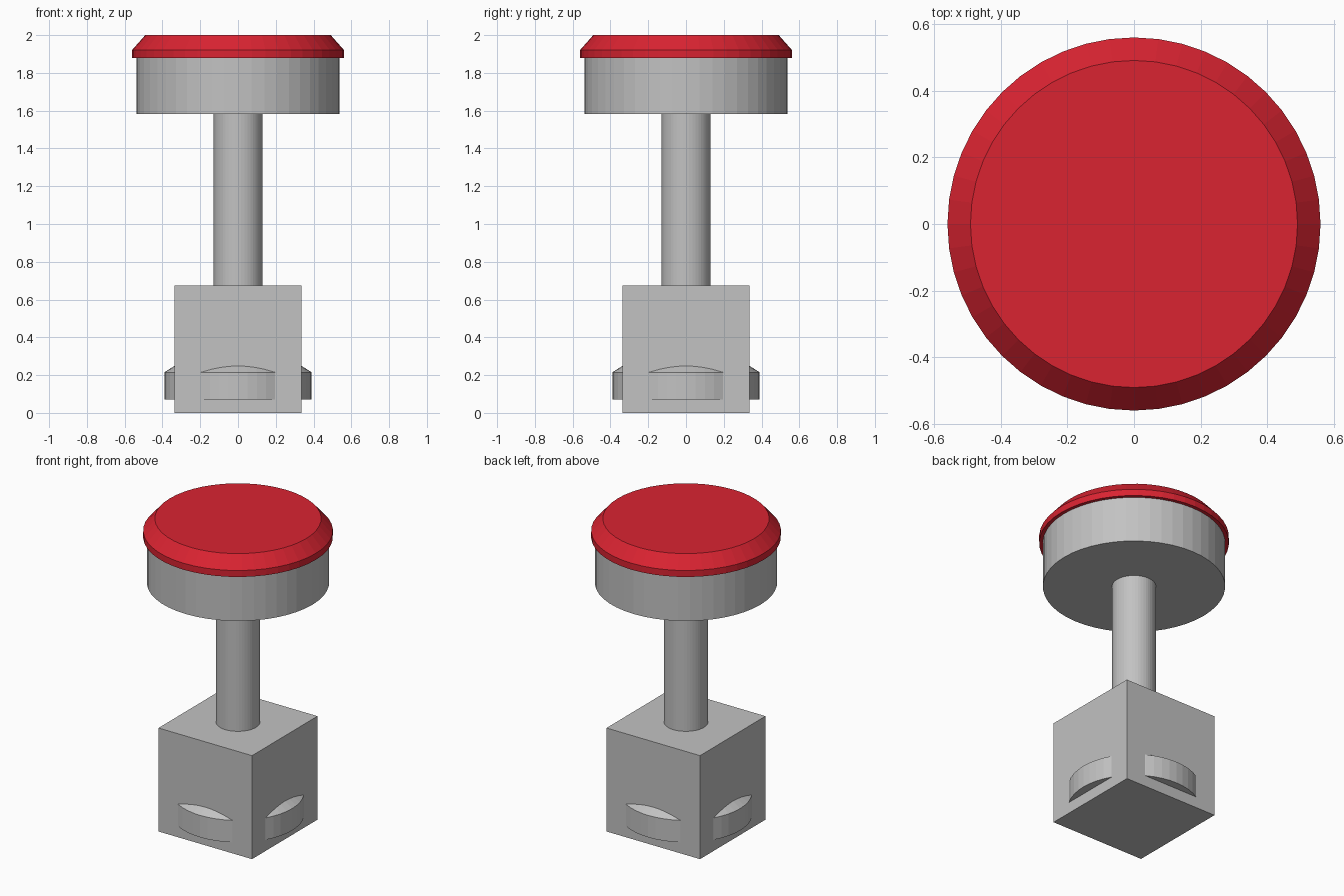
import bpy, bmesh, math

if "Cube" in bpy.data.objects:
    bpy.data.objects.remove(bpy.data.objects["Cube"])

SIDES = 48


def material(name, rgb):
    m = bpy.data.materials.new(name)
    m.diffuse_color = (*rgb, 1)
    m.use_nodes = True
    m.node_tree.nodes["Principled BSDF"].inputs["Base Color"].default_value = m.diffuse_color
    return m


def add_object(name, bm, mat):
    bmesh.ops.recalc_face_normals(bm, faces=bm.faces)
    mesh = bpy.data.meshes.new(name)
    bm.to_mesh(mesh)
    bm.free()
    mesh.materials.append(mat)
    obj = bpy.data.objects.new(name, mesh)
    bpy.context.collection.objects.link(obj)
    return obj


def turned(name, profile, mat):
    """Closed solid of revolution from (radius, z) points, bottom to top."""
    bm = bmesh.new()
    rings = []
    for r, z in profile:
        angles = [2 * math.pi * i / SIDES for i in range(SIDES)]
        rings.append([bm.verts.new((r * math.cos(a), r * math.sin(a), z)) for a in angles])
    for low, high in zip(rings, rings[1:]):
        for i in range(SIDES):
            j = (i + 1) % SIDES
            bm.faces.new((low[i], low[j], high[j], high[i]))
    bm.faces.new(rings[0][::-1])
    bm.faces.new(rings[-1])
    return add_object(name, bm, mat)


grey = material("light grey", (0.54, 0.54, 0.54))
red = material("red", (0.70, 0.017, 0.031))

# Square base block
bm = bmesh.new()
bmesh.ops.create_cube(bm, size=0.674)
bmesh.ops.translate(bm, verts=bm.verts, vec=(0, 0, 0.337))
add_object("base_block", bm, grey)

# Bevelled ring poking through the four sides of the block
turned("base_disc", [(0.39, 0.072), (0.39, 0.215), (0.325, 0.256)], grey)

# Shaft, head and red cap
turned("shaft", [(0.13, 0.60), (0.13, 1.60)], grey)
turned("head", [(0.538, 1.583), (0.538, 1.89)], grey)
turned("cap", [(0.56, 1.88), (0.56, 1.922), (0.491, 2.0)], red)
